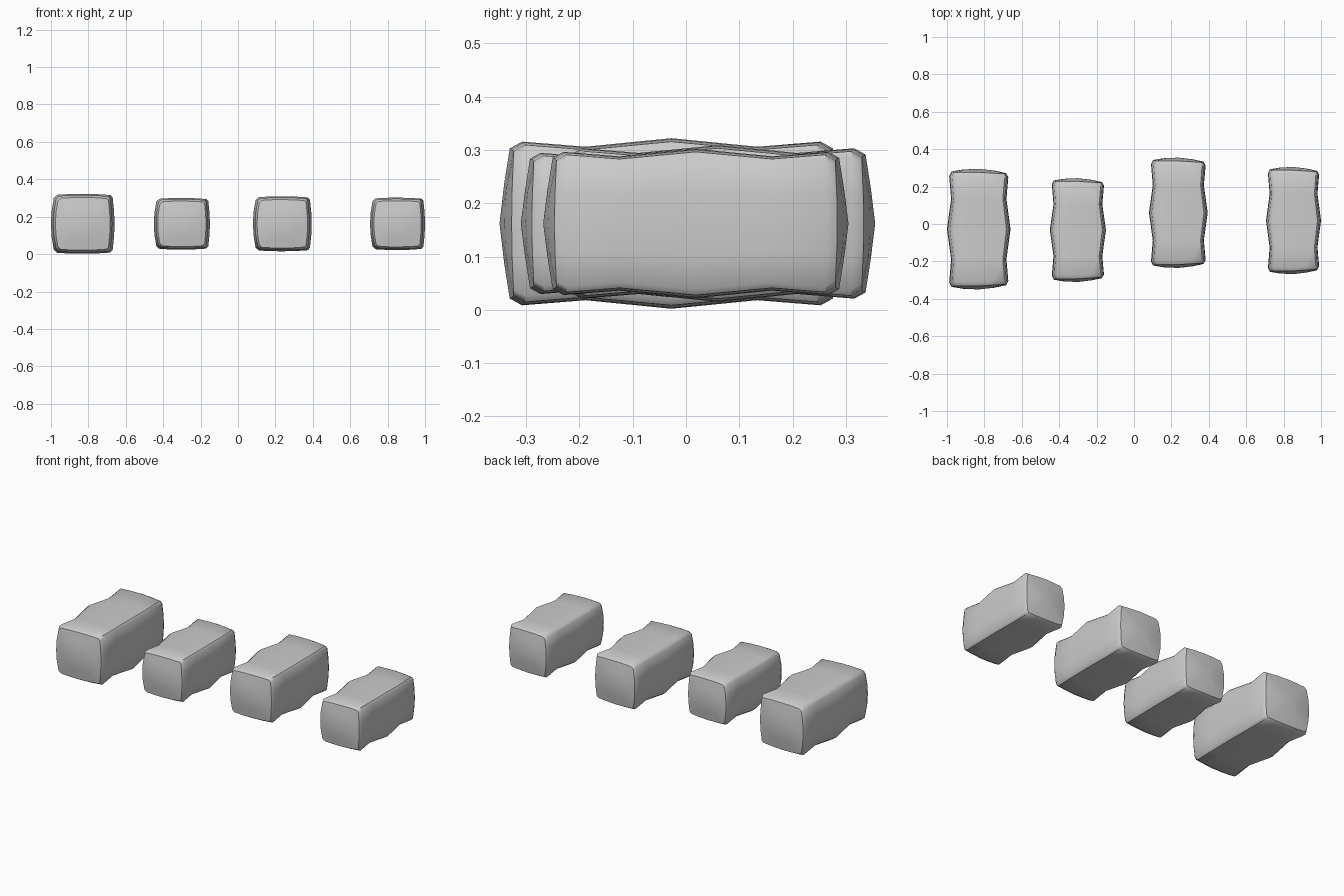
import bpy, bmesh, math

if "Cube" in bpy.data.objects:
    bpy.data.objects.remove(bpy.data.objects["Cube"])

# Cross-section (x, z): softly bulging square, wider chamfers on the left
UPPER = [(-1, 0), (-0.98, 0.42), (-0.91, 0.87), (-0.80, 0.97), (-0.4, 0.995),
         (0, 1), (0.45, 0.99), (0.87, 0.96), (0.94, 0.88), (0.985, 0.42), (1, 0)]
SECTION = UPPER + [(u, -w) for u, w in UPPER[-2:0:-1]]

# Rings from one end to the middle: position along length, width, height
HALF = [(0.006, 0.50, 0.50), (0.022, 0.86, 0.88), (0.06, 0.93, 0.96),
        (0.25, 0.87, 0.90), (0.5, 1.0, 1.0)]
RINGS = HALF + [(1 - t, w, h) for t, w, h in HALF[-2::-1]]


def block(name, x, y0, y1, half_w, half_h, z=0.162):
    bm = bmesh.new()
    length = y1 - y0
    rings = []
    for t, w, h in RINGS:
        ring = []
        for u, v in SECTION:
            # ends are slightly domed and pulled in on the right
            end = (2 * t - 1) ** 4 if t not in (0.25, 0.75) else 0
            pull = 0.012 * max(u * w, 0) + 0.006 * v * v
            y = y0 + t * length - math.copysign(end * pull, t - 0.5)
            ring.append(bm.verts.new((x + u * w * half_w, y, z + v * h * half_h)))
        rings.append(ring)
    n = len(SECTION)
    for a, b in zip(rings, rings[1:]):
        for i in range(n):
            j = (i + 1) % n
            bm.faces.new((a[i], a[j], b[j], b[i]))
    # end caps
    for ring, y in ((rings[0], y0), (rings[-1], y1)):
        tip = bm.verts.new((x, y, z))
        for i in range(n):
            bm.faces.new((ring[i], ring[(i + 1) % n], tip))
    bmesh.ops.recalc_face_normals(bm, faces=bm.faces)
    mesh = bpy.data.meshes.new(name)
    bm.to_mesh(mesh)
    bm.free()
    obj = bpy.data.objects.new(name, mesh)
    bpy.context.collection.objects.link(obj)
    bpy.ops.object.select_all(action='DESELECT')
    obj.select_set(True)
    bpy.context.view_layer.objects.active = obj
    bpy.ops.object.shade_smooth_by_angle(angle=math.radians(40))


# Four separate blocks, left to right
block("large_block", -0.83, -0.35, 0.295, 0.17, 0.160)
block("small_block", -0.30, -0.31, 0.245, 0.15, 0.138)
block("medium_block", 0.237, -0.235, 0.355, 0.157, 0.147)
block("end_block", 0.853, -0.268, 0.305, 0.147, 0.140)
